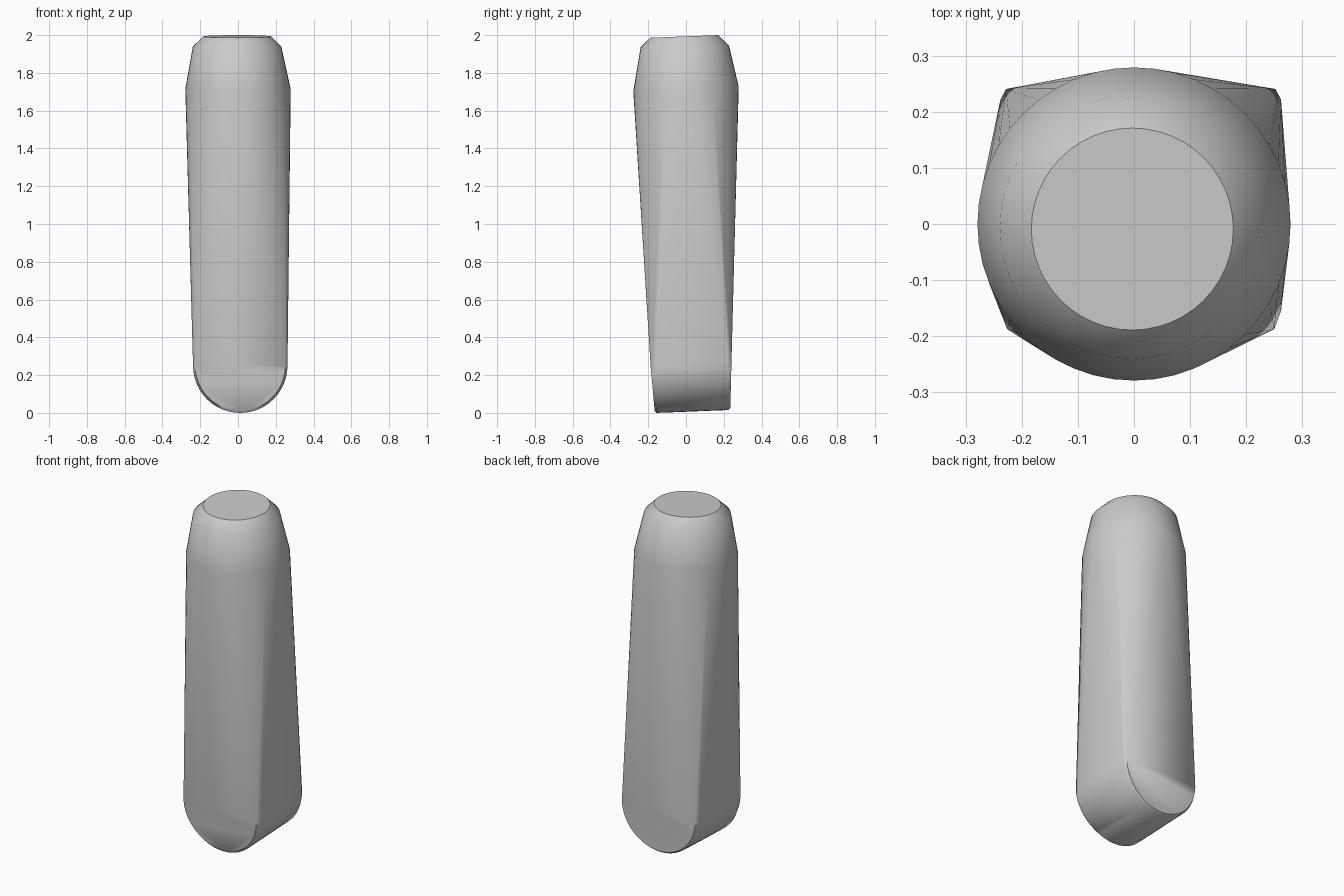
import bpy, bmesh
from math import sin, cos, pi, radians

cube = bpy.data.objects.get("Cube")
if cube:
    bpy.data.objects.remove(cube)

mat = bpy.data.materials.new("light grey")
mat.use_nodes = True
colour = (0.6, 0.6, 0.6, 1)
mat.diffuse_color = colour
mat.node_tree.nodes["Principled BSDF"].inputs["Base Color"].default_value = colour

bm = bmesh.new()


def round_ring(z, r, cx=0, cy=0, tilt=0, n=48):
    """Horizontal ring of the round upper end."""
    for i in range(n):
        a = 2 * pi * i / n
        bm.verts.new((cx + r * cos(a), cy + r * sin(a), z + tilt * sin(a)))


def rim_arc(y, r, lean, base, n=24):
    """Lower half ring of the wedge end, leaning outward with height."""
    for i in range(n + 1):
        a = pi + pi * i / n
        z = 0.25 + base + r * sin(a)
        bm.verts.new((0.012 + r * cos(a), y + lean * z, z))


# Round upper end: cap, chamfer and shoulder
round_ring(1.993, 0.18, -0.003, -0.009, 0.007)
round_ring(1.94, 0.234, -0.005, -0.006, 0.004)
round_ring(1.715, 0.279, 0, 0, 0.012)

# Rounded lower end: outer rims and the slightly smaller end faces
rim_arc(-0.155, 0.25, 0, 0)
rim_arc(-0.165, 0.238, -0.09, 0)
rim_arc(0.222, 0.25, 0, 0.015)
rim_arc(0.234, 0.24, 0.025, 0.015)

# One taut skin blends the two ends
hull = bmesh.ops.convex_hull(bm, input=bm.verts)
bmesh.ops.delete(bm, geom=[v for v in bm.verts if not v.link_faces], context="VERTS")
bmesh.ops.dissolve_limit(bm, angle_limit=radians(0.5), verts=bm.verts, edges=bm.edges)
bmesh.ops.recalc_face_normals(bm, faces=bm.faces)

mesh = bpy.data.meshes.new("tapered_peg")
bm.to_mesh(mesh)
bm.free()
mesh.materials.append(mat)
peg = bpy.data.objects.new("tapered_peg", mesh)
bpy.context.collection.objects.link(peg)
bpy.ops.object.select_all(action="DESELECT")
peg.select_set(True)
bpy.context.view_layer.objects.active = peg
bpy.ops.object.shade_smooth_by_angle(angle=radians(40))
